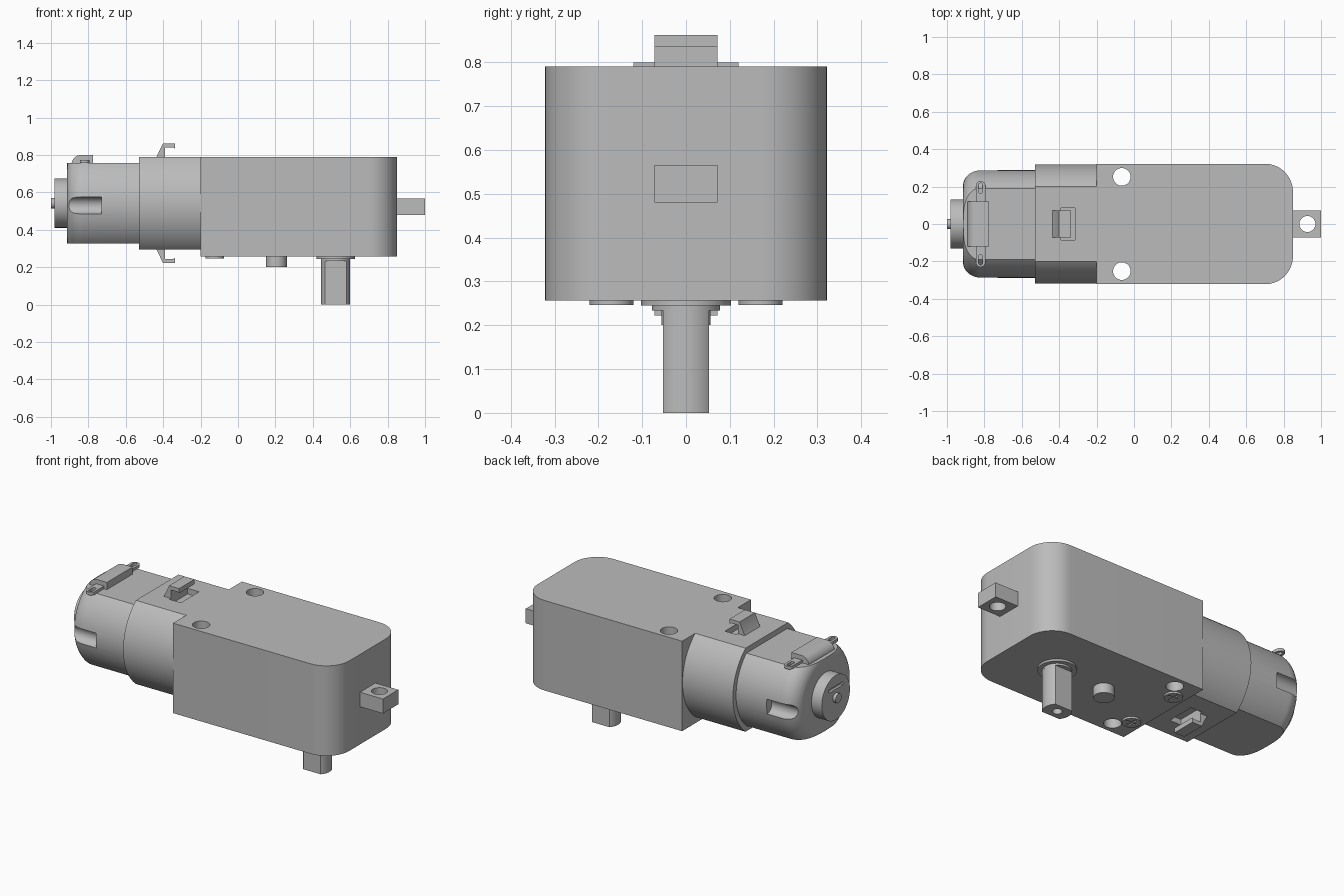
import bpy, bmesh
from math import cos, sin, pi, radians
from mathutils import Matrix, Vector

if "Cube" in bpy.data.objects:
    bpy.data.objects.remove(bpy.data.objects["Cube"])

grey = bpy.data.materials.new("plain_grey")
grey.use_nodes = True
tone = (0.5, 0.5, 0.5, 1)
grey.diffuse_color = tone
grey.node_tree.nodes["Principled BSDF"].inputs["Base Color"].default_value = tone

AXIS_Z = 0.5425   # height of the motor axis


def finish(name, bm):
    bmesh.ops.recalc_face_normals(bm, faces=bm.faces)
    mesh = bpy.data.meshes.new(name)
    bm.to_mesh(mesh)
    bm.free()
    mesh.materials.append(grey)
    ob = bpy.data.objects.new(name, mesh)
    bpy.context.collection.objects.link(ob)
    return ob


def prism(name, pts, lo, hi, axis="z"):
    """Extrude an outline: (x, y) along z, or (x, z) along y."""
    bm = bmesh.new()
    place = (lambda p: (p[0], p[1], lo)) if axis == "z" else (lambda p: (p[0], lo, p[1]))
    face = bm.faces.new([bm.verts.new(place(p)) for p in pts])
    new = bmesh.ops.extrude_face_region(bm, geom=[face])["geom"]
    step = Vector((0, 0, hi - lo) if axis == "z" else (0, hi - lo, 0))
    bmesh.ops.translate(bm, vec=step, verts=[v for v in new if isinstance(v, bmesh.types.BMVert)])
    return finish(name, bm)


def box(name, x, y, z):
    return prism(name, [(x[0], y[0]), (x[1], y[0]), (x[1], y[1]), (x[0], y[1])], *z)


def arc(cx, cy, r, start, end, n=12):
    return [(cx + r * cos(radians(start + (end - start) * i / n)),
             cy + r * sin(radians(start + (end - start) * i / n))) for i in range(n + 1)]


def disc(name, x, y, r, lo, hi, n=40):
    return prism(name, arc(x, y, r, 0, 360, n)[:-1], lo, hi)


def flatten(bm, centre, normal, half):
    """Slice two parallel flats off a solid."""
    for s in (1, -1):
        n = Vector(normal) * s
        cut = bmesh.ops.bisect_plane(bm, geom=bm.verts[:] + bm.edges[:] + bm.faces[:],
                                     plane_co=Vector(centre) + n * half, plane_no=n, clear_outer=True)
        bmesh.ops.holes_fill(bm, edges=[e for e in cut["geom_cut"] if isinstance(e, bmesh.types.BMEdge)])


def lathe(name, profile, half=None):
    """Turn an (x, radius) profile about the motor axis."""
    bm = bmesh.new()
    vs = [bm.verts.new((x, 0, AXIS_Z + r)) for x, r in profile]
    es = [bm.edges.new(pair) for pair in zip(vs, vs[1:])]
    bmesh.ops.spin(bm, geom=vs + es, cent=(0, 0, AXIS_Z), axis=(1, 0, 0), angle=2 * pi, steps=64)
    bmesh.ops.remove_doubles(bm, verts=bm.verts, dist=1e-5)
    if half:
        bmesh.ops.recalc_face_normals(bm, faces=bm.faces)
        flatten(bm, (0, 0, AXIS_Z), (0, 0, 1), half)
    return finish(name, bm)


def carve(ob, *cutters):
    for c in cutters:
        c.hide_render = True
        mod = ob.modifiers.new("cut", "BOOLEAN")
        mod.operation, mod.solver, mod.object = "DIFFERENCE", "EXACT", c
        bpy.context.view_layer.objects.active = ob
        bpy.ops.object.modifier_apply(modifier=mod.name)
        bpy.data.objects.remove(c)
    return ob


# Gearbox with two rounded corners and through holes
outline = [(-0.2, -0.322)] + arc(0.7, -0.172, 0.15, -90, 0) + arc(0.7, 0.172, 0.15, 0, 90) + [(-0.2, 0.322)]
gearbox = prism("gearbox", outline, 0.257, 0.79)
carve(gearbox, *[disc("hole", -0.065, s * 0.252, 0.047, 0, 1) for s in (1, -1)])

# Mounting tab
tab = box("mounting_tab", (0.84, 1.0), (-0.072, 0.072), (0.48, 0.566))
carve(tab, disc("hole", 0.927, 0, 0.043, 0, 1))

# Motor sleeve with latch windows above and below
sleeve = lathe("motor_sleeve", [(-0.53, 0), (-0.53, 0.318), (-0.19, 0.318), (-0.19, 0)], 0.2475)
carve(sleeve, box("window", (-0.39, -0.315), (-0.085, 0.085), (0.757, 0.9)),
      box("window", (-0.39, -0.315), (-0.085, 0.085), (0.2, 0.328)))

# Motor can with rounded rear edge and side vents
fillet = arc(-0.825, 0.198, 0.09, 180, 90, 10)
motor = lathe("motor_can", [(-0.915, 0)] + fillet + [(-0.5, 0.288), (-0.5, 0)], 0.215)


def vent(s):
    bm = bmesh.new()
    spot = Matrix.Translation((-0.835, s * 0.285, 0.53)) @ Matrix.Rotation(pi / 2, 4, "Y")
    bmesh.ops.create_cone(bm, cap_ends=True, segments=32, radius1=0.045, radius2=0.045, depth=0.21, matrix=spot)
    return finish("vent", bm)


carve(motor, vent(1), vent(-1))

# Rear bearing boss and shaft tip
boss = lathe("bearing_boss", [(-0.982, 0), (-0.982, 0.132), (-0.9, 0.132), (-0.9, 0)])
carve(boss, box("slot", (-1.1, -0.967), (-0.065, 0.065), (0.593, 0.612)))
lathe("motor_shaft_tip", [(-1, 0), (-1, 0.028), (-0.96, 0.028), (-0.96, 0)])

# Terminal cover and solder lugs
cover = arc(-0.84, 0.75, 0.05, 180, 90, 8) + [(-0.775, 0.8), (-0.775, 0.75)]
prism("terminal_cover", cover, -0.12, 0.12, "y")
for s, side in ((1, "back"), (-1, "front")):
    def oval(r, y0, y1):
        return arc(-0.82, y1, r, 0, 180, 10) + arc(-0.82, y0, r, 180, 360, 10)
    lug = prism("solder_lug_" + side, [(x, s * y) for x, y in oval(0.026, 0.1, 0.204)], 0.756, 0.774)
    carve(lug, prism("eye", [(x, s * y) for x, y in oval(0.011, 0.175, 0.208)], 0.7, 0.9))

# Latch hooks, mirrored about the motor axis
hook = [(-0.437, 0.245), (-0.402, 0.318), (-0.402, 0.32), (-0.336, 0.32),
        (-0.336, 0.292), (-0.346, 0.298), (-0.39, 0.298), (-0.39, 0.245)]
for s, side in ((1, "top"), (-1, "bottom")):
    prism("latch_hook_" + side, [(x, AXIS_Z + s * z) for x, z in hook], -0.072, 0.072, "y")

# Output shaft with two flats, collar and end hole
bm = bmesh.new()
bmesh.ops.create_cone(bm, cap_ends=True, segments=48, radius1=0.078, radius2=0.078, depth=0.25,
                      matrix=Matrix.Translation((0.522, 0, 0.125)))
flatten(bm, (0.522, 0, 0), (0, 1, 0), 0.053)
shaft = finish("output_shaft", bm)
carve(shaft, disc("bore", 0.522, 0, 0.026, -0.1, 0.1))
disc("shaft_collar", 0.522, 0, 0.078, 0.234, 0.26)
disc("shaft_flange", 0.522, 0, 0.103, 0.245, 0.26)

# Locating pin
disc("locating_pin", 0.205, 0, 0.056, 0.2, 0.26)

# Cross-head screws under the gearbox
for s, side in ((1, "back"), (-1, "front")):
    x, y = -0.125, s * 0.17
    screw = disc("screw_" + side, x, y, 0.05, 0.246, 0.262)
    carve(screw, box("slot", (x - 0.035, x + 0.035), (y - 0.007, y + 0.007), (0.2, 0.253)),
          box("slot", (x - 0.007, x + 0.007), (y - 0.035, y + 0.035), (0.2, 0.253)))

# Smooth curved walls, keep hard edges
for ob in bpy.context.collection.objects:
    if ob.type == "MESH" and grey.name in ob.data.materials:
        bpy.ops.object.select_all(action="DESELECT")
        ob.select_set(True)
        bpy.context.view_layer.objects.active = ob
        bpy.ops.object.shade_smooth_by_angle(angle=radians(30))
